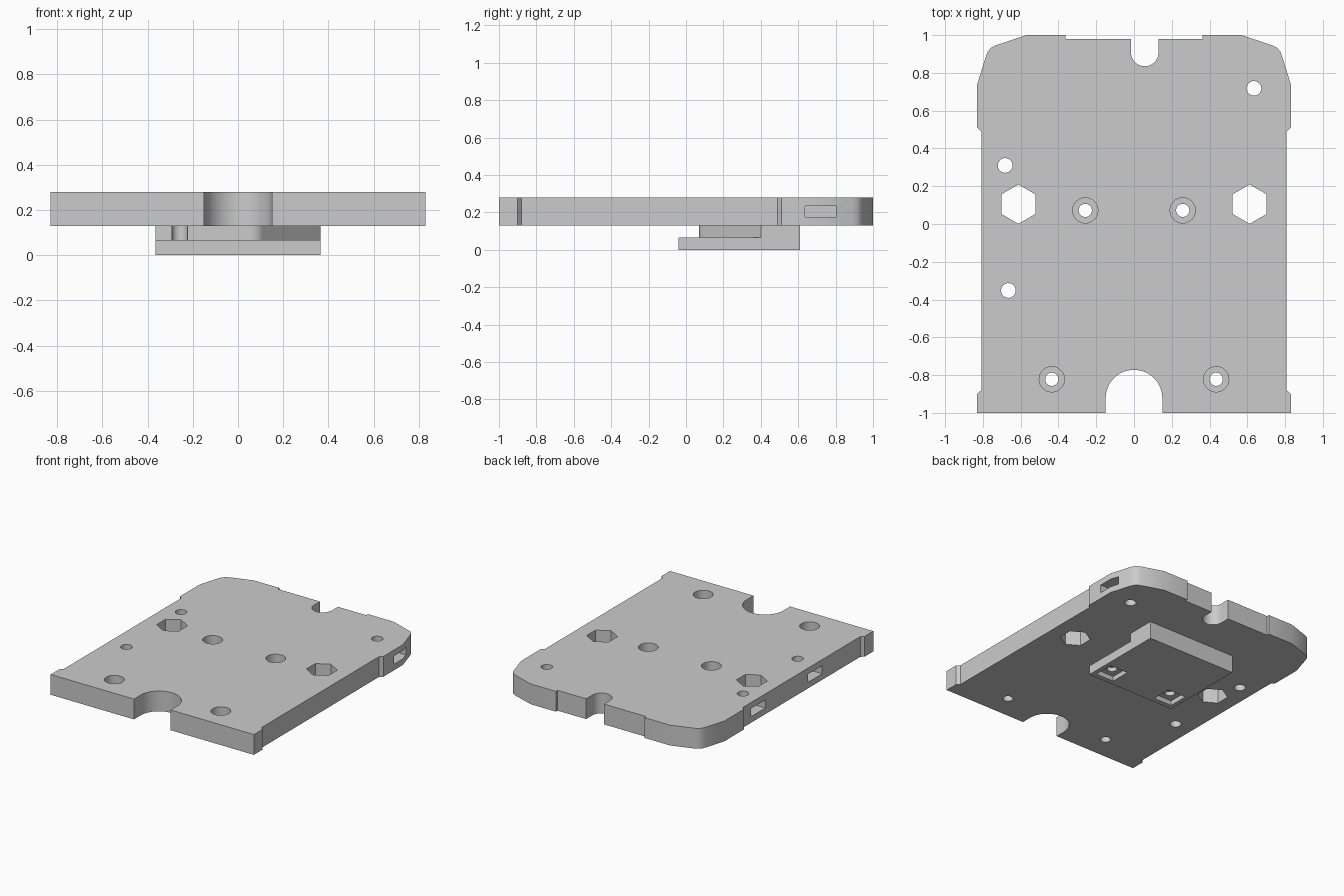
import bpy
from math import cos, sin, pi, radians

if "Cube" in bpy.data.objects:
    bpy.data.objects.remove(bpy.data.objects["Cube"], do_unlink=True)

grey = bpy.data.materials.new("light grey")
grey.use_nodes = True
colour = (0.6, 0.6, 0.6, 1)
grey.diffuse_color = colour
grey.node_tree.nodes["Principled BSDF"].inputs["Base Color"].default_value = colour

BOTTOM, TOP, STEP = 0.13, 0.28, 0.067


def prism(name, outline, z0, z1):
    """Extrude a counter-clockwise outline between two heights."""
    n = len(outline)
    verts = [(x, y, z) for z in (z0, z1) for x, y in outline]
    faces = [list(range(n))[::-1], list(range(n, 2 * n))]
    faces += [[i, (i + 1) % n, n + (i + 1) % n, n + i] for i in range(n)]
    mesh = bpy.data.meshes.new(name)
    mesh.from_pydata(verts, [], faces)
    mesh.materials.append(grey)
    obj = bpy.data.objects.new(name, mesh)
    bpy.context.collection.objects.link(obj)
    return obj


def arc(x, y, r, start, end, n):
    angles = [radians(start + (end - start) * i / n) for i in range(n + 1)]
    return [(x + r * cos(a), y + r * sin(a)) for a in angles]


def circle(x, y, r, n=32, turn=0):
    return [(x + r * cos(2 * pi * i / n + turn), y + r * sin(2 * pi * i / n + turn))
            for i in range(n)]


def box(x0, x1, y0, y1):
    return [(x0, y0), (x1, y0), (x1, y1), (x0, y1)]


def cut(obj, outline, z0, z1):
    cutter = prism("cutter", outline, z0, z1)
    cutter.hide_render = True
    mod = obj.modifiers.new("cut", "BOOLEAN")
    mod.operation, mod.solver, mod.object = "DIFFERENCE", "EXACT", cutter
    bpy.context.view_layer.objects.active = obj
    bpy.ops.object.modifier_apply(modifier=mod.name)
    bpy.data.objects.remove(cutter, do_unlink=True)


# Plate outline: one side, mirrored, with the two edge notches between
side = [(0.83, -1), (0.83, -0.9), (0.808, -0.88), (0.808, 0.49), (0.83, 0.51),
        (0.83, 0.74), (0.785, 0.885), (0.775, 0.912), (0.758, 0.932), (0.735, 0.945),
        (0.57, 1), (0.363, 1), (0.363, 0.98)]
mirrored = [(-x, y) for x, y in reversed(side)]
back_notch = [(0.13, 0.98)] + arc(0.057, 0.908, 0.073, 0, -180, 20) + [(-0.016, 0.98)]
front_notch = [(-0.15, -1)] + arc(0, -0.922, 0.15, 180, 0, 28) + [(0.15, -1)]
plate = prism("base_plate", side + back_notch + mirrored + front_notch, BOTTOM, TOP)

# Counterbored screw holes and hexagonal openings
screws = [(s * x, y) for s in (-1, 1) for x, y in ((0.258, 0.072), (0.435, -0.822))]
for x, y in screws:
    cut(plate, circle(x, y, 0.035), 0, 1)
    cut(plate, circle(x, y, 0.067), 0.2, 1)
for s in (-1, 1):
    cut(plate, circle(s * 0.612, 0.105, 0.104, 6, pi / 2), 0, 1)

# Side screw holes, each met by a nut slot from the edge
for x, y in ((0.635, 0.718), (-0.682, 0.31), (-0.665, -0.352)):
    cut(plate, circle(x, y, 0.039), 0, 1)
    edge = 0.9 if x > 0 else -0.9
    inner = x - 0.08 if x > 0 else x + 0.08
    cut(plate, box(min(inner, edge), max(inner, edge), y - 0.083, y + 0.083), 0.175, 0.235)

# Clamp under the plate: spacer with a slanted corner, and a lower jaw
spacer = prism("clamp_spacer", [(-0.365, 0.07)] + arc(0.055, 0.14, 0.07, -90, -38, 8)
               + [(0.365, 0.40), (0.365, 0.61), (-0.365, 0.61)], STEP, BOTTOM)
jaw = prism("clamp_jaw", box(-0.365, 0.365, -0.04, 0.61), 0, STEP)
for s in (-1, 1):
    x, y = s * 0.258, 0.072
    cut(spacer, circle(x, y, 0.035), 0, 1)
    cut(jaw, circle(x, y, 0.035), -1, 1)
    cut(jaw, box(x - 0.075, x + 0.075, y - 0.075, y + 0.075), -1, 0.035)

# Smooth the curved walls and keep the edges sharp
bpy.ops.object.select_all(action="DESELECT")
for obj in (plate, spacer, jaw):
    obj.select_set(True)
bpy.context.view_layer.objects.active = plate
bpy.ops.object.shade_smooth_by_angle(angle=radians(30))
